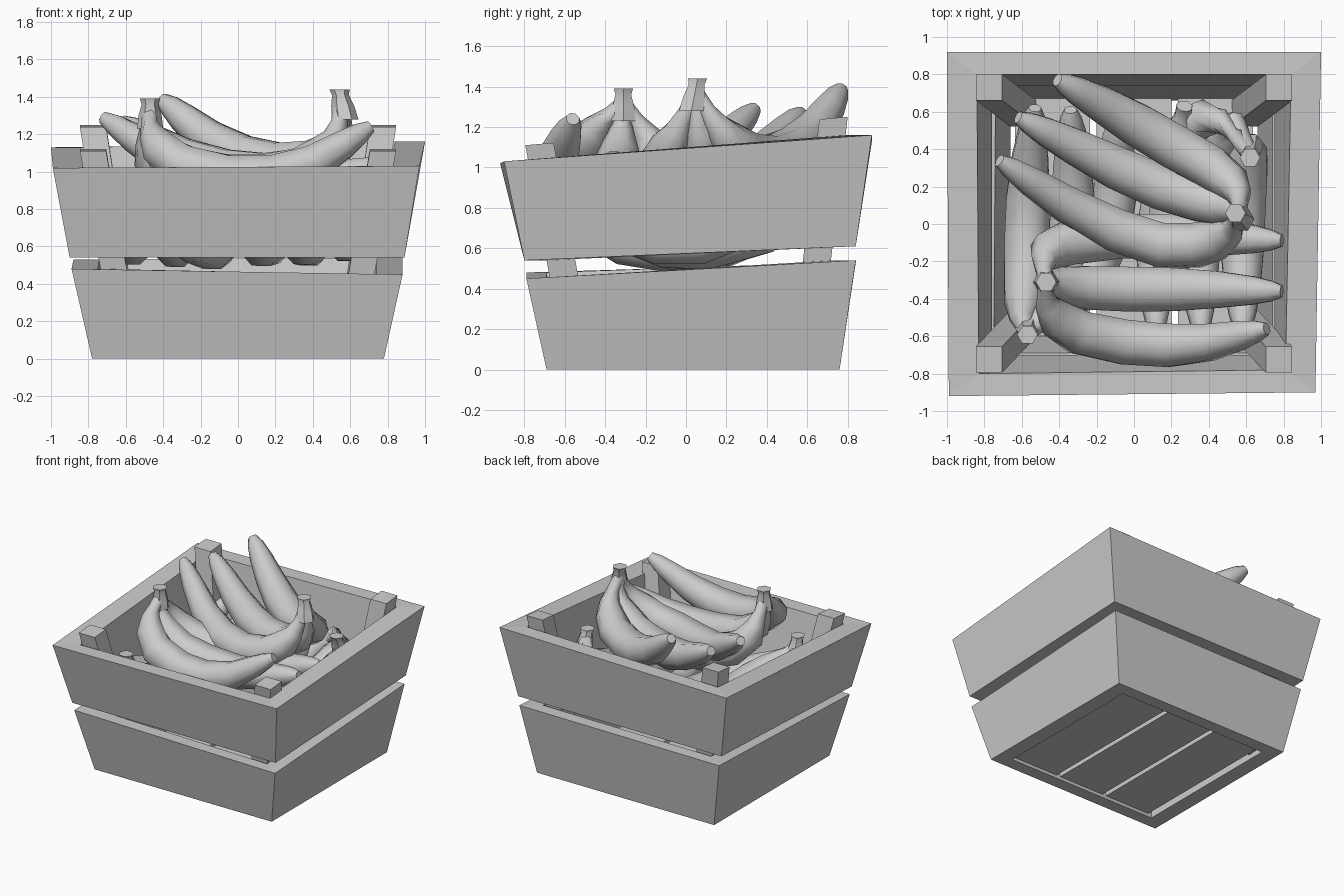
import bpy, bmesh, math
from mathutils import Vector

if "Cube" in bpy.data.objects:
    bpy.data.objects.remove(bpy.data.objects["Cube"])


def add_mesh(name, bm, smooth=False):
    bmesh.ops.recalc_face_normals(bm, faces=bm.faces)
    me = bpy.data.meshes.new(name)
    bm.to_mesh(me)
    bm.free()
    ob = bpy.data.objects.new(name, me)
    bpy.context.collection.objects.link(ob)
    if smooth:
        bpy.ops.object.select_all(action='DESELECT')
        ob.select_set(True)
        bpy.context.view_layer.objects.active = ob
        bpy.ops.object.shade_smooth_by_angle(angle=math.radians(50))
    return ob


def loft(bm, rings, closed=False):
    """Skin rings of points; closed joins last to first, otherwise cap the ends."""
    vs = [[bm.verts.new(p) for p in r] for r in rings]
    n = len(vs[0])
    for i in range(len(vs) if closed else len(vs) - 1):
        a, b = vs[i], vs[(i + 1) % len(vs)]
        for k in range(n):
            bm.faces.new((a[k], a[(k + 1) % n], b[(k + 1) % n], b[k]))
    if not closed:
        bm.faces.new(vs[0])
        bm.faces.new(vs[-1])


# Crate bands: flared, tilted hollow frames (corners: FL, FR, BR, BL)
def band(name, bottom, top, tb, tt):
    def inset(ring, t):
        return [(x - math.copysign(t[0], x), y - math.copysign(t[1], y), z) for x, y, z in ring]
    bm = bmesh.new()
    loft(bm, [bottom, top, inset(top, tt), inset(bottom, tb)], closed=True)
    add_mesh(name, bm)


band("lower_boards",
     [(-.78, -.69, 0), (.78, -.69, 0), (.78, .76, 0), (-.78, .76, 0)],
     [(-.89, -.79, .48), (.88, -.79, .45), (.88, .84, .54), (-.88, .84, .53)],
     (.12, .10), (.14, .10))
band("upper_boards",
     [(-.90, -.80, .54), (.89, -.80, .54), (.89, .84, .61), (-.90, .84, .61)],
     [(-.99, -.92, 1.02), (.97, -.90, 1.03), (1.0, .92, 1.16), (-1.0, .92, 1.13)],
     (.14, .10), (.16, .12))

# Leaning corner posts
for sx, side in ((-1, "left"), (1, "right")):
    for sy, end, yb, yt, zt in ((-1, "front", -.60, -.795, 1.11), (1, "back", .66, .80, 1.25)):
        def square(x, y, z):
            w = .14
            return [(sx * x, y, z), (sx * (x - w), y, z),
                    (sx * (x - w), y - sy * w, z - sy * .012), (sx * x, y - sy * w, z - sy * .012)]
        bm = bmesh.new()
        loft(bm, [square(.66, yb, .05), square(.845, yt, zt)])
        add_mesh(f"{end}_{side}_post", bm)

# Floor slats
for i in (-1, 0, 1):
    bm = bmesh.new()
    x, w = i * .435, .2
    loft(bm, [[(x - w, -.6, z), (x + w, -.6, z), (x + w, .67, z), (x - w, .67, z)] for z in (.03, .08)])
    add_mesh(f"floor_slat_{i + 2}", bm)


# Bananas
def spline(pts, t):
    """Catmull-Rom point at t in 0..1."""
    p = [Vector(q) for q in pts]
    p = [2 * p[0] - p[1]] + p + [2 * p[-1] - p[-2]]
    u = t * (len(p) - 3)
    i = min(int(u), len(p) - 4)
    u -= i
    a, b, c, d = p[i:i + 4]
    return .5 * (2 * b + (c - a) * u + (2 * a - 5 * b + 4 * c - d) * u * u
                 + (3 * b - a - 3 * c + d) * u ** 3)


PROFILE = [(0, .045), (.1, .045), (.2, .07), (.3, .108), (.42, .125), (.56, .13),
           (.7, .125), (.83, .105), (.92, .082), (.97, .06), (1, .035)]


def banana(bm, pts, sides=8):
    rings = []
    for t, r in PROFILE:
        c = spline(pts, t)
        tan = (spline(pts, min(t + .02, 1)) - spline(pts, max(t - .02, 0))).normalized()
        chord = Vector(pts[-1]) - Vector(pts[1])
        u = chord.cross(Vector((0, 0, 1))).normalized()
        v = tan.cross(u).normalized()
        u = v.cross(tan)
        rings.append([c + r * (math.cos(a) * u + math.sin(a) * v)
                      for a in [2 * math.pi * (k + .5) / sides for k in range(sides)]])
    loft(bm, rings)


def bunch(name, stem, lean, paths):
    s = Vector(stem)
    bm = bmesh.new()
    for p in paths:
        banana(bm, [s - Vector((0, 0, .04))] + p)
    # knobbly crown joining the stalks
    rings = []
    for h, r in ((-.12, .07), (-.05, .062), (.01, .045), (.04, .055)):
        c = s + Vector(lean) * h + Vector((0, 0, h))
        rings.append([c + Vector((r * math.cos(k * math.pi / 3), r * math.sin(k * math.pi / 3), 0))
                      for k in range(6)])
    loft(bm, rings)
    add_mesh(name, bm, True)


bunch("top_back_bunch", (.55, .05, 1.4), (-.2, .2, 0), [
    [(.56, .16, 1.2), (.43, .29, 1.06), (.15, .45, 1.04), (-.12, .61, 1.15), (-.41, .77, 1.39)],
    [(.54, .07, 1.18), (.38, .12, 1.02), (.08, .22, .98), (-.25, .38, 1.06), (-.62, .57, 1.27)],
    [(.52, -.04, 1.18), (.36, -.11, 1.02), (.08, -.10, .97), (-.3, .07, 1.03), (-.72, .34, 1.29)],
])
bunch("top_front_bunch", (-.47, -.31, 1.35), (0, 0, 0), [
    [(-.46, -.44, 1.2), (-.32, -.57, 1.04), (.02, -.64, .96), (.35, -.64, 1.02), (.71, -.56, 1.24)],
    [(-.45, -.32, 1.16), (-.28, -.34, .98), (.05, -.35, .92), (.4, -.35, .94), (.79, -.36, 1.04)],
    [(-.48, -.19, 1.15), (-.38, -.11, .98), (0, -.06, .86), (.4, -.07, .9), (.79, -.09, 1.02)],
])
bunch("lower_left_bunch", (-.57, -.58, .9), (0, -.3, 0), [
    [(-.6, -.5, .8), (-.58, -.3, .68), (-.57, 0, .62), (-.56, .3, .7), (-.53, .62, .93)],
    [(-.5, -.5, .78), (-.38, -.3, .66), (-.33, 0, .61), (-.33, .3, .68), (-.34, .61, .9)],
    [(-.46, -.5, .76), (-.25, -.32, .64), (-.12, 0, .6), (-.1, .3, .67), (-.08, .6, .86)],
])
bunch("lower_right_bunch", (.62, .37, 1.0), (0, -.4, 0), [
    [(.62, .42, .88), (.6, .3, .73), (.58, 0, .63), (.58, -.28, .68), (.58, -.58, .86)],
    [(.54, .53, .9), (.46, .4, .7), (.36, .05, .61), (.35, -.25, .66), (.36, -.58, .84)],
    [(.46, .55, .92), (.28, .5, .76), (.15, .1, .61), (.12, -.22, .65), (.12, -.58, .82)],
])
# Loose banana tucked under the back of the pile
bm = bmesh.new()
banana(bm, [(.27, .63, .93), (.25, .52, .84), (.22, .3, .78), (.2, .05, .76), (.2, -.2, .78), (.2, -.4, .84)])
add_mesh("loose_banana", bm, True)
